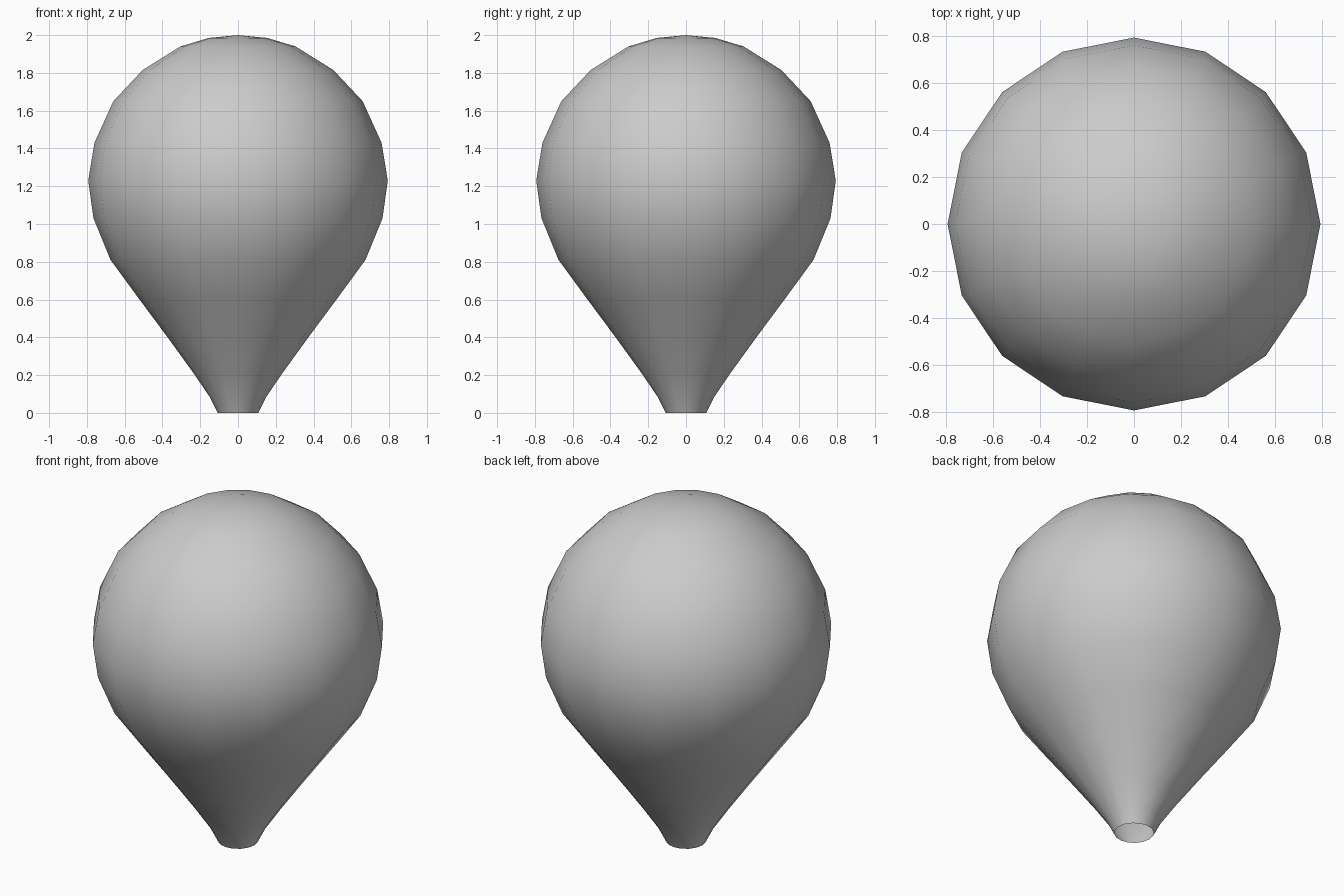
import bpy
import bmesh
import math

cube = bpy.data.objects.get("Cube")
if cube:
    bpy.data.objects.remove(cube, do_unlink=True)

SIDES = 16

# Envelope colour
grey = bpy.data.materials.new("light grey")
grey.use_nodes = True
colour = (0.6, 0.6, 0.6, 1)
grey.diffuse_color = colour
grey.node_tree.nodes["Principled BSDF"].inputs["Base Color"].default_value = colour

# Envelope profile as (radius, height), from the open mouth to the crown
profile = [(0.107, 0), (0.15, 0.085), (0.235, 0.21), (0.38, 0.41), (0.525, 0.605),
           (0.675, 0.81), (0.765, 1.03), (0.793, 1.23), (0.76, 1.43),
           (0.66, 1.65), (0.505, 1.815), (0.305, 1.94), (0.155, 1.985)]

# Envelope: rings joined by quads, closed with a fan at the crown
bm = bmesh.new()
rings = []
for radius, z in profile:
    angles = [2 * math.pi * i / SIDES for i in range(SIDES)]
    rings.append([bm.verts.new((radius * math.cos(a), radius * math.sin(a), z))
                  for a in angles])
crown = bm.verts.new((0, 0, 2))
for i in range(SIDES):
    j = (i + 1) % SIDES
    for low, high in zip(rings, rings[1:]):
        bm.faces.new((low[i], low[j], high[j], high[i]))
    bm.faces.new((rings[-1][i], rings[-1][j], crown))
for face in bm.faces:
    face.smooth = True

mesh = bpy.data.meshes.new("balloon_envelope")
bm.to_mesh(mesh)
bm.free()
mesh.materials.append(grey)
envelope = bpy.data.objects.new("balloon_envelope", mesh)
bpy.context.scene.collection.objects.link(envelope)
